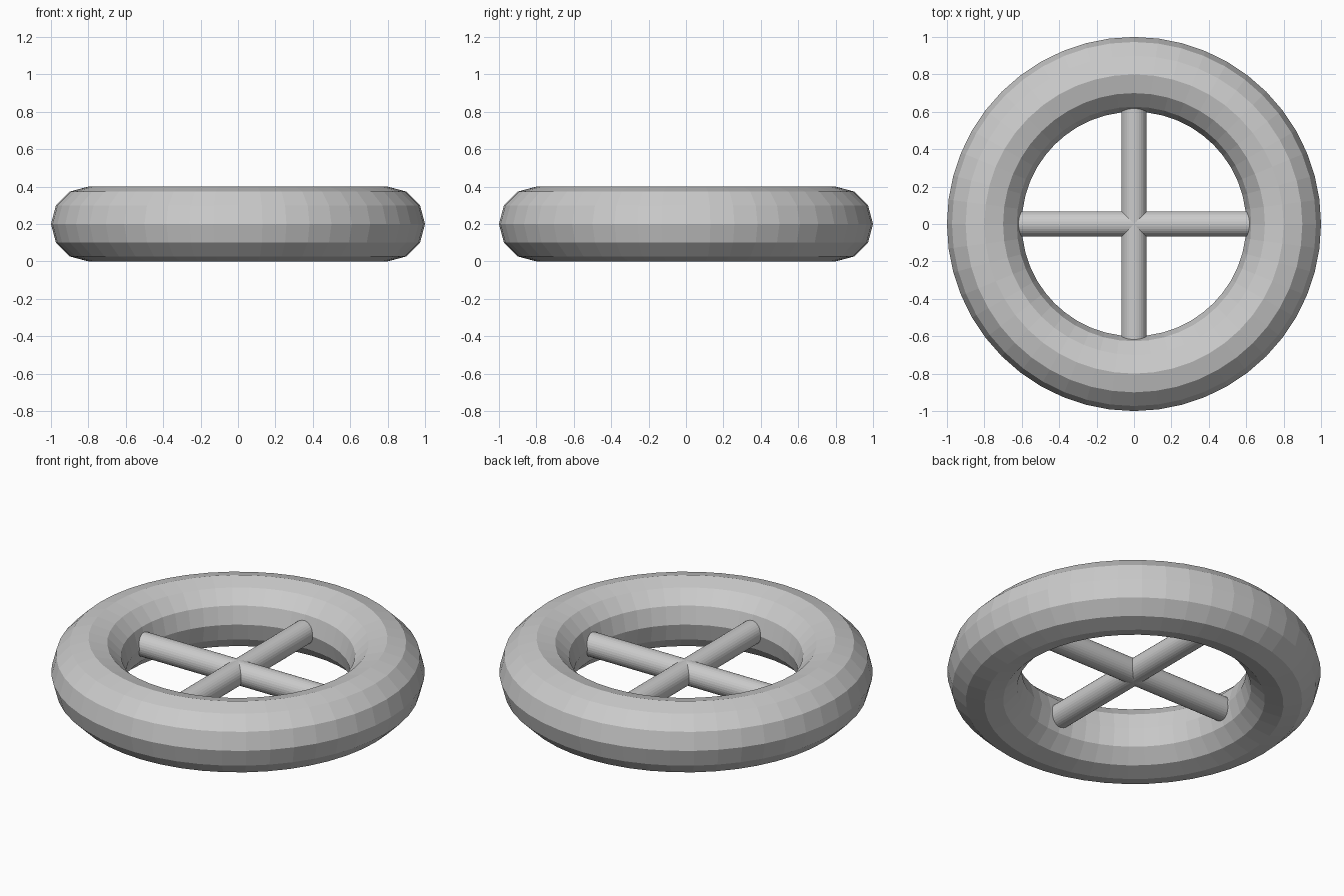
import bpy
import math

if "Cube" in bpy.data.objects:
    bpy.data.objects.remove(bpy.data.objects["Cube"])

# Wheel rim: flat-faceted ring lying on the ground
bpy.ops.mesh.primitive_torus_add(
    major_segments=48, minor_segments=12,
    major_radius=0.8, minor_radius=0.2, location=(0, 0, 0.2))
bpy.context.object.name = "wheel_rim"


def add_crossbar(name, rotation):
    """Round bar through the centre, with both ends buried in the rim."""
    bpy.ops.mesh.primitive_cylinder_add(
        vertices=32, radius=0.068, depth=1.5,
        location=(0, 0, 0.2), rotation=rotation)
    bpy.context.object.name = name


# Two crossing spokes
add_crossbar("crossbar_x", (0, math.pi / 2, 0))
add_crossbar("crossbar_y", (math.pi / 2, 0, 0))
